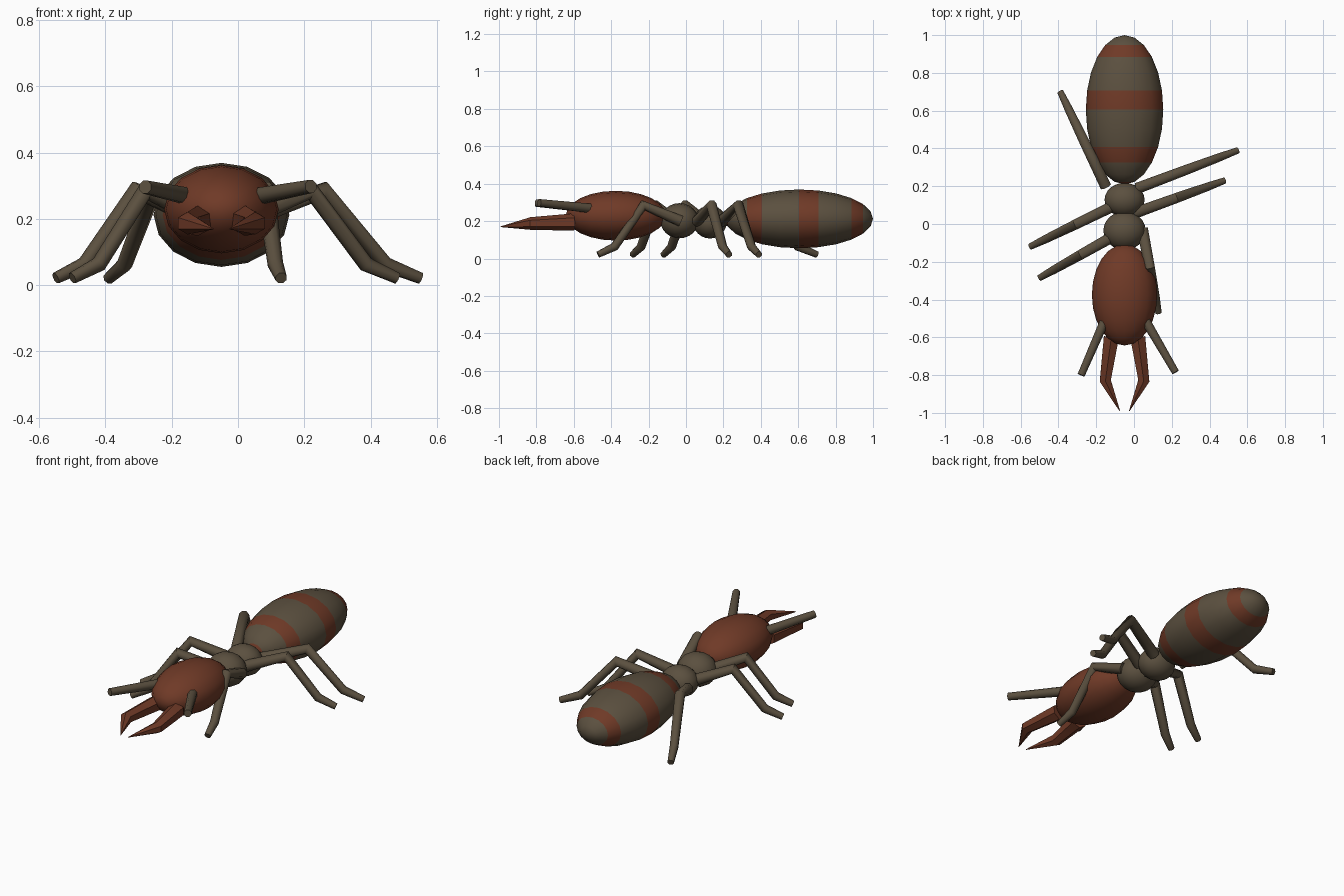
import bpy, bmesh, math
from mathutils import Vector, Matrix

if "Cube" in bpy.data.objects:
    bpy.data.objects.remove(bpy.data.objects["Cube"])


def material(name, rgb):
    m = bpy.data.materials.new(name)
    m.diffuse_color = (*rgb, 1)
    m.use_nodes = True
    m.node_tree.nodes["Principled BSDF"].inputs["Base Color"].default_value = m.diffuse_color
    return m


BROWN = material("grey brown", (0.105, 0.080, 0.050))
RUST = material("rust red", (0.160, 0.042, 0.020))


def finish(name, bm, mats, angle):
    bmesh.ops.recalc_face_normals(bm, faces=bm.faces)
    me = bpy.data.meshes.new(name)
    bm.to_mesh(me)
    bm.free()
    ob = bpy.data.objects.new(name, me)
    bpy.context.collection.objects.link(ob)
    for m in mats:
        me.materials.append(m)
    bpy.ops.object.select_all(action='DESELECT')
    ob.select_set(True)
    bpy.context.view_layer.objects.active = ob
    bpy.ops.object.shade_smooth_by_angle(angle=math.radians(angle))
    return ob


def ellipsoid(name, center, radii, mats):
    """Ellipsoid with its poles along y; center and radii in x, y, z."""
    bm = bmesh.new()
    bmesh.ops.create_uvsphere(bm, u_segments=16, v_segments=12, radius=1)
    bmesh.ops.rotate(bm, verts=bm.verts, matrix=Matrix.Rotation(-math.pi / 2, 3, 'X'))
    if len(mats) > 1:
        # every third ring of faces is a stripe
        for f in bm.faces:
            ang = math.acos(max(-1, min(1, f.calc_center_median().y)))
            if int(ang / (math.pi / 12)) % 3 == 2:
                f.material_index = 1
    bmesh.ops.scale(bm, verts=bm.verts, vec=radii)
    bmesh.ops.translate(bm, verts=bm.verts, vec=center)
    return finish(name, bm, mats, 40)


def limb(name, points, radii, mat, sides=8, angle=50):
    """Jointed tapering tube with mitred joints and flat ends."""
    pts = [Vector(p) for p in points]
    bm = bmesh.new()
    rings = []
    for i, (p, r) in enumerate(zip(pts, radii)):
        a = (p - pts[i - 1]).normalized() if i else (pts[1] - p).normalized()
        b = (pts[i + 1] - p).normalized() if i + 1 < len(pts) else a
        t = (a + b).normalized()
        u = t.cross(Vector((0, 0, 1))).normalized()
        v = u.cross(t)
        ring = []
        for k in range(sides):
            w = 2 * math.pi * (k + 0.5) / sides
            ring.append(bm.verts.new(p + r * (math.cos(w) * u + math.sin(w) * v)))
        rings.append(ring)
    for q, s in zip(rings, rings[1:]):
        for k in range(sides):
            n = (k + 1) % sides
            bm.faces.new((q[k], q[n], s[n], s[k]))
    bm.faces.new(rings[0])
    bm.faces.new(rings[-1])
    return finish(name, bm, [mat], angle)


CX = -0.05

# Body
ellipsoid("abdomen", (CX, 0.605, 0.212), (0.205, 0.395, 0.157), [BROWN, RUST])
ellipsoid("rear_thorax", (CX, 0.128, 0.195), (0.106, 0.09, 0.088), [BROWN])
ellipsoid("front_thorax", (CX, -0.035, 0.202), (0.112, 0.102, 0.094), [BROWN])
ellipsoid("head", (CX, -0.375, 0.229), (0.173, 0.268, 0.133), [RUST])

# Legs: straight in plan, raised at the knee and bent again at the ankle
legs = {
    "right_rear_leg": ((0.02, 0.19), (0.55, 0.39)),
    "right_middle_leg": ((0.01, 0.06), (0.48, 0.23)),
    "right_front_leg": ((0.045, -0.03), (0.13, -0.47)),
    "left_rear_leg": ((-0.15, 0.20), (-0.39, 0.70)),
    "left_middle_leg": ((-0.11, 0.095), (-0.55, -0.12)),
    "left_front_leg": ((-0.10, -0.06), (-0.50, -0.285)),
}
for name, (hip, foot) in legs.items():
    path = []
    for t, z in ((0, 0.20), (0.45, 0.285), (0.80, 0.063), (1, 0.021)):
        path.append((hip[0] + (foot[0] - hip[0]) * t,
                     hip[1] + (foot[1] - hip[1]) * t, z))
    limb(name, path, (0.032, 0.029, 0.024, 0.018), BROWN)

# Antennae
limb("right_antenna", ((0.06, -0.51, 0.268), (0.22, -0.785, 0.298)), (0.027, 0.021), BROWN)
limb("left_antenna", ((-0.15, -0.50, 0.268), (-0.28, -0.80, 0.296)), (0.027, 0.021), BROWN)

# Mandibles: hooked inwards to a point
for name, s in (("right_mandible", 1), ("left_mandible", -1)):
    path = ((CX + s * 0.07, -0.60, 0.195), (CX + s * 0.102, -0.83, 0.187),
            (CX + s * 0.025, -0.99, 0.170))
    limb(name, path, (0.046, 0.034, 0.002), RUST, sides=6, angle=30)
